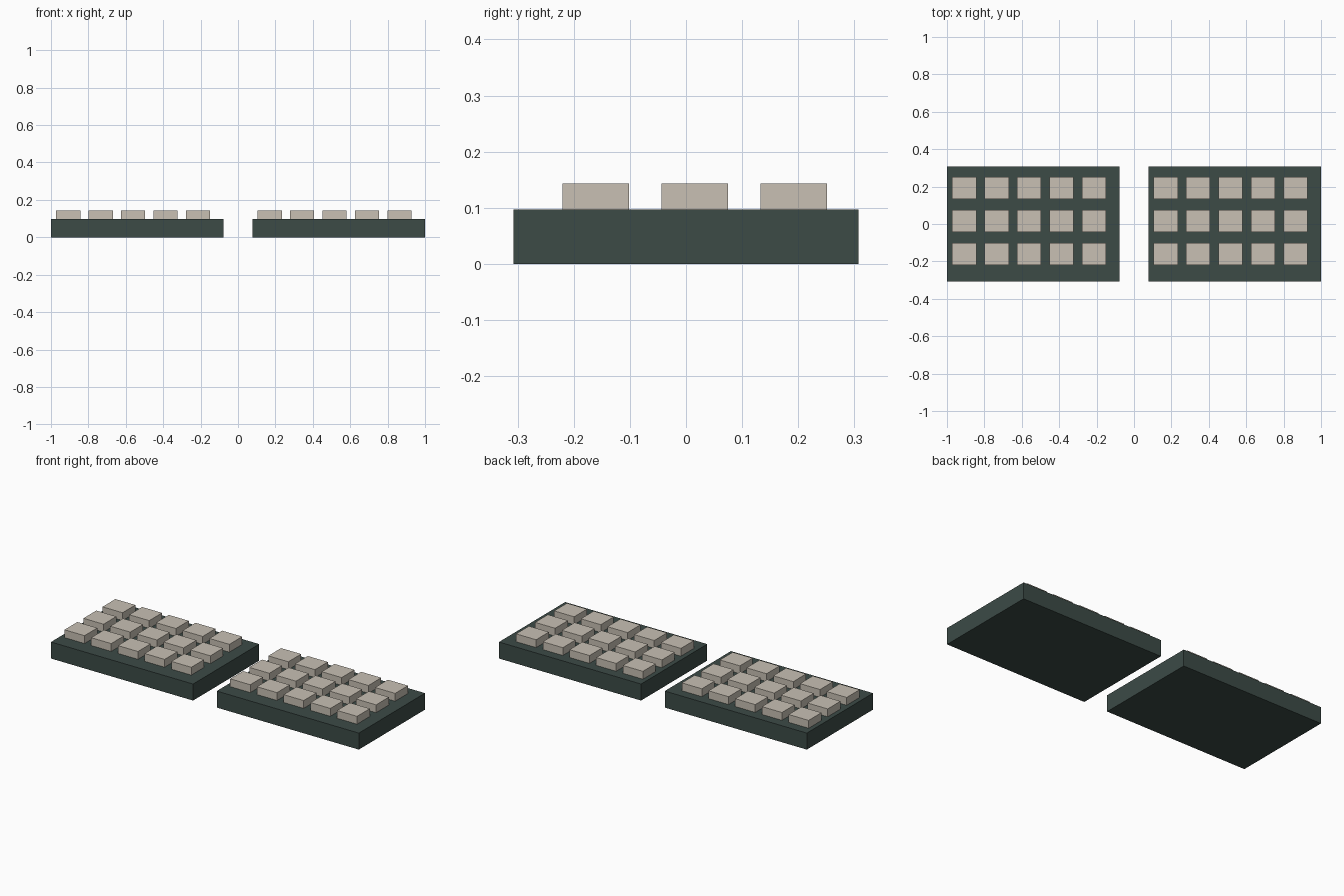
import bpy

cube = bpy.data.objects.get("Cube")
if cube:
    bpy.data.objects.remove(cube, do_unlink=True)


def material(name, rgb):
    mat = bpy.data.materials.new(name)
    mat.use_nodes = True
    mat.diffuse_color = (*rgb, 1)
    mat.node_tree.nodes["Principled BSDF"].inputs["Base Color"].default_value = (*rgb, 1)
    return mat


def box(name, centre, size, mat):
    bpy.ops.mesh.primitive_cube_add(size=1, location=centre)
    obj = bpy.context.object
    obj.name = name
    obj.scale = size
    bpy.ops.object.transform_apply(location=False, rotation=False, scale=True)
    obj.data.materials.append(mat)
    return obj


dark_green = material("dark_green", (0.045, 0.07, 0.062))
warm_beige = material("warm_beige", (0.58, 0.53, 0.455))

BASE_W, BASE_D, BASE_H = 0.923, 0.614, 0.097
KEY_W, KEY_D, KEY_H = 0.13, 0.119, 0.046
PITCH_X, PITCH_Y = 0.1735, 0.1765

for side, x in (("right", -0.5385), ("left", 0.5385)):
    # Slab for one half
    box(f"{side}_base", (x, 0, BASE_H / 2), (BASE_W, BASE_D, BASE_H), dark_green)
    # Grid of keys, set slightly off the slab's centre
    for row in range(3):
        for col in range(5):
            centre = (x - 0.0225 + (col - 2) * PITCH_X,
                      0.0155 + (row - 1) * PITCH_Y,
                      BASE_H + KEY_H / 2)
            box(f"{side}_key_{row + 1}_{col + 1}", centre, (KEY_W, KEY_D, KEY_H), warm_beige)
